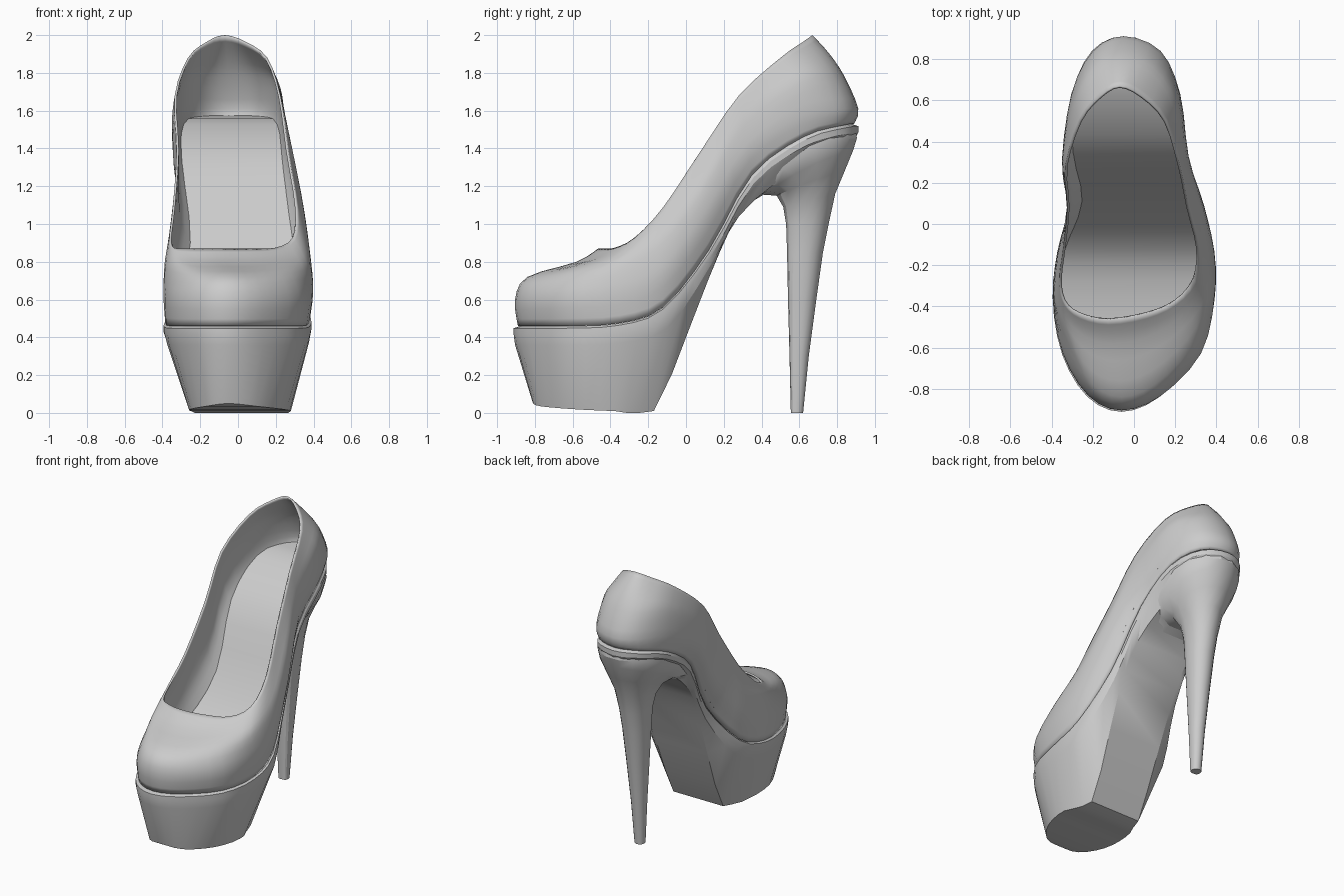
import bpy, math
from mathutils import Vector

if "Cube" in bpy.data.objects:
    bpy.data.objects.remove(bpy.data.objects["Cube"])

SUB = 3  # points per span


def catmull(p, closed):
    n, out = len(p), []
    get = (lambda i: p[i % n]) if closed else (lambda i: p[max(0, min(n - 1, i))])
    for i in range(n if closed else n - 1):
        a, b, c, d = get(i - 1), get(i), get(i + 1), get(i + 2)
        for k in range(SUB):
            t = k / SUB
            out.append(0.5 * (2 * b + (c - a) * t + (2 * a - 5 * b + 4 * c - d) * t * t
                              + (3 * b - a - 3 * c + d) * t ** 3))
    if not closed:
        out.append(p[-1].copy())
    return out


def ring(stations):
    """Closed outline from (y, z, left x, right x) stations running toe to heel."""
    right = [Vector((s[3], s[0], s[1])) for s in stations]
    left = [Vector((s[2], s[0], s[1])) for s in stations[1:-1]]
    pts = catmull(right + left[::-1], True)
    for v in pts:
        v.z = max(v.z, 0.0)
    return pts


def strip_cap(n, base, down):
    """Fill a ring with strips from its right side to its left side."""
    faces = []
    for i in range(n // 2):
        f = [base + j for j in dict.fromkeys((i, i + 1, (n - i - 1) % n, (n - i) % n))]
        faces.append(f[::-1] if down else f)
    return faces


def make(name, verts, faces, angle=35):
    me = bpy.data.meshes.new(name)
    me.from_pydata(verts, [], faces)
    me.update()
    ob = bpy.data.objects.new(name, me)
    bpy.context.collection.objects.link(ob)
    bpy.ops.object.select_all(action='DESELECT')
    ob.select_set(True)
    bpy.context.view_layer.objects.active = ob
    bpy.ops.object.shade_smooth_by_angle(angle=math.radians(angle))
    return ob


def skin(rows):
    """Quads between rings listed bottom to top."""
    n = len(rows[0])
    return [(r * n + i, r * n + (i + 1) % n, (r + 1) * n + (i + 1) % n, (r + 1) * n + i)
            for r in range(len(rows) - 1) for i in range(n)]


def flat(rows):
    return [v for row in rows for v in row]


# Outlines of the upper, from the seam at the sole to the opening
seam = [(-.89, .46, -.06, -.06), (-.82, .46, -.22, .12), (-.62, .46, -.34, .31),
        (-.35, .475, -.385, .375), (-.12, .56, -.34, .365), (.12, .86, -.245, .29),
        (.35, 1.26, -.28, .235), (.62, 1.46, -.29, .21), (.82, 1.52, -.2, .12),
        (.89, 1.53, -.05, -.05)]
bulge = [(-.905, .6, -.06, -.06), (-.835, .6, -.22, .13), (-.63, .61, -.345, .325),
         (-.36, .63, -.395, .392), (-.13, .72, -.37, .39), (.1, 1.0, -.31, .335),
         (.33, 1.38, -.34, .265), (.63, 1.58, -.305, .225), (.84, 1.61, -.2, .13),
         (.912, 1.61, -.05, -.05)]
shoulder = [(-.84, .72, -.06, -.06), (-.78, .72, -.2, .1), (-.6, .74, -.31, .28),
            (-.38, .77, -.385, .37), (-.15, .87, -.372, .378), (.08, 1.16, -.325, .335),
            (.31, 1.52, -.35, .258), (.6, 1.74, -.297, .215), (.78, 1.78, -.195, .105),
            (.84, 1.78, -.055, -.055)]
vamp = [(-.58, .8, -.1, -.1), (-.55, .8, -.23, .06), (-.46, .82, -.33, .22),
        (-.33, .855, -.372, .335), (-.13, .98, -.36, .35), (.08, 1.28, -.325, .3),
        (.295, 1.61, -.345, .243), (.55, 1.82, -.28, .182), (.705, 1.88, -.18, .075),
        (.76, 1.9, -.06, -.06)]
opening = [(-.465, .87, -.13, -.13), (-.435, .87, -.27, .06), (-.375, .875, -.34, .2),
           (-.27, .93, -.362, .29), (-.12, 1.09, -.345, .312), (.08, 1.39, -.325, .265),
           (.28, 1.68, -.335, .225), (.5, 1.88, -.265, .155), (.62, 1.965, -.165, .04),
           (.67, 2.0, -.07, -.07)]

# Upper: thin shell lofted through the outlines
controls = [ring(s) for s in (seam, bulge, shoulder, vamp, opening)]
columns = [catmull(list(col), False) for col in zip(*controls)]
rows = [list(r) for r in zip(*columns)]
N = len(rows[0])
upper = make("upper", flat(rows), skin(rows), 50)
mod = upper.modifiers.new("thickness", 'SOLIDIFY')
mod.thickness, mod.offset = 0.012, -1

# Insole: the footbed just above the seam, a little higher at the heel
bed = [a.lerp(b, max(0, min(1, 1.4 * a.y))) for a, b in zip(rows[1], rows[2])]
make("insole", bed, strip_cap(N, 0, False), 50)

# Platform sole and arch shank
middle = [(-.905, .36, -.06, -.06), (-.83, .36, -.22, .13), (-.62, .36, -.345, .325),
          (-.35, .37, -.375, .375), (-.1, .45, -.33, .36), (.13, .78, -.245, .28),
          (.35, 1.18, -.26, .23), (.62, 1.38, -.27, .2), (.82, 1.44, -.19, .11),
          (.895, 1.45, -.05, -.05)]
base = [(-.81, .05, -.05, -.05), (-.77, .035, -.17, .1), (-.6, .02, -.25, .23),
        (-.38, .01, -.25, .28), (-.17, .01, -.18, .22), (.12, .71, -.2, .23),
        (.28, 1.04, -.22, .2), (.55, 1.27, -.2, .15), (.77, 1.39, -.14, .08),
        (.83, 1.42, -.05, -.05)]


def lip(k, dz):
    return [(y * k, z - dz, a * k, b * k) for y, z, a, b in seam]


sole_rows = [ring(s) for s in (base, middle, lip(1.025, .045), lip(1.025, .012), lip(.985, .0))]
make("platform_sole", flat(sole_rows),
     skin(sole_rows) + strip_cap(N, 0, True) + strip_cap(N, 4 * N, False), 25)

# Stiletto heel: (front y, front z, back y, back z, half width, upward bow), tip to seat
heel = [(.555, 0, .62, 0, .035, 0), (.548, .3, .65, .3, .05, 0), (.54, .6, .69, .6, .07, 0),
        (.535, .85, .725, .85, .088, 0), (.53, 1.0, .755, 1.0, .1, 0),
        (.515, 1.09, .79, 1.16, .125, 0), (.48, 1.15, .84, 1.28, .17, .01),
        (.41, 1.155, .885, 1.39, .22, .03), (.32, 1.1, .905, 1.455, .248, .08),
        (.26, 1.06, .9, 1.485, .25, .115)]
SIDES = 16
heel_rows = []
for fy, fz, by, bz, w, bow in heel:
    row = []
    for i in range(SIDES):
        a = 2 * math.pi * (i + .5) / SIDES
        s, c = math.sin(a), -math.cos(a)
        if c < 0:  # squarer breast at the front
            s, c = math.copysign(abs(s) ** .6, s), -abs(c) ** .7
        t = max(0, min(1, (c / math.cos(math.pi / SIDES) + 1) / 2))
        z = fz + (bz - fz) * t + bow * 4 * t * (1 - t)
        row.append(Vector((-.04 + w * s, fy + (by - fy) * t, z)))
    heel_rows.append(row)
caps = [tuple(range(SIDES))[::-1],
        tuple((len(heel) - 1) * SIDES + i for i in range(SIDES))]
make("heel", flat(heel_rows), skin(heel_rows) + caps, 25)
